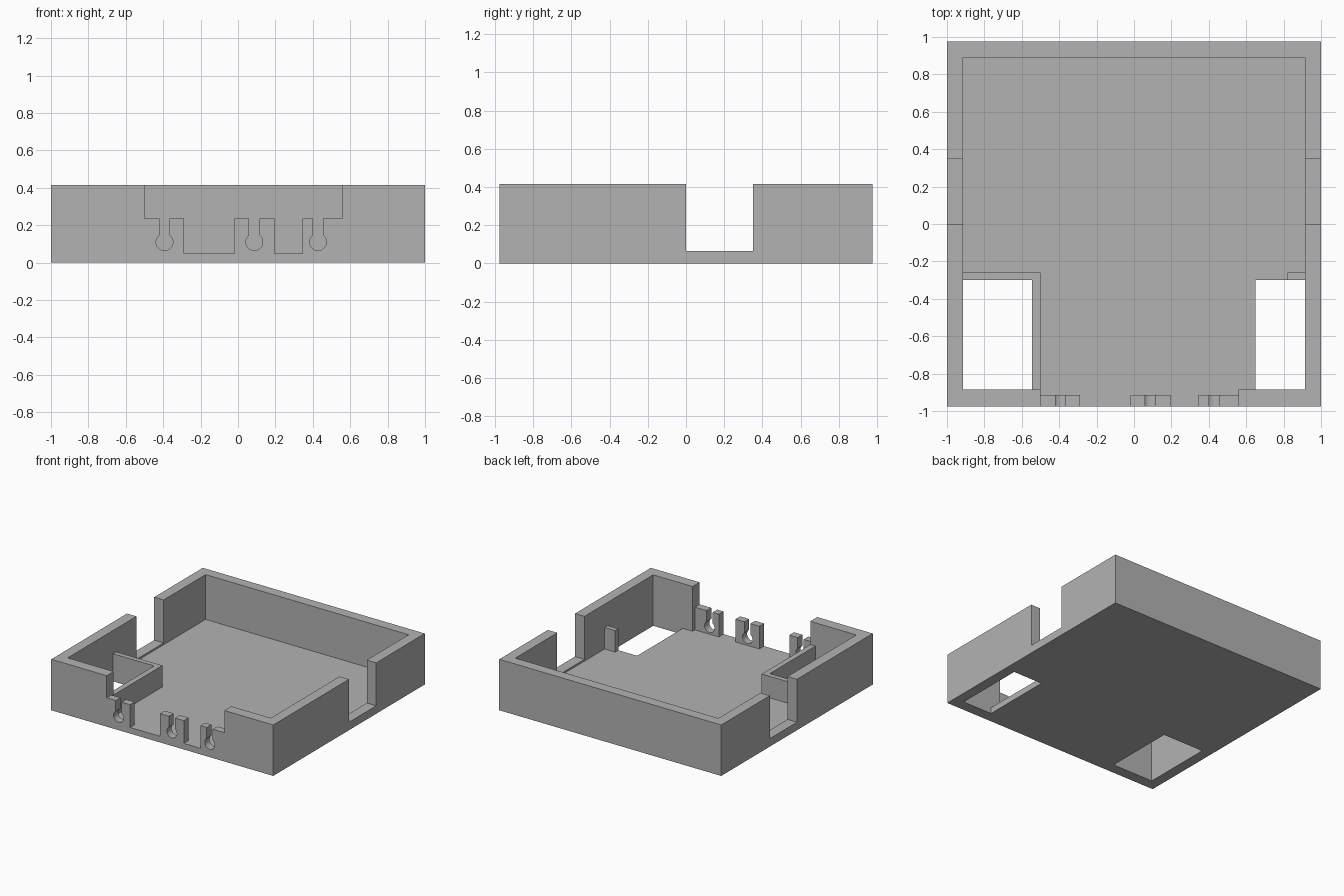
import bpy, bmesh, math

cube = bpy.data.objects.get("Cube")
if cube:
    bpy.data.objects.remove(cube, do_unlink=True)

grey = bpy.data.materials.new("plain grey")
grey.use_nodes = True
colour = (0.45, 0.45, 0.45, 1)
grey.diffuse_color = colour
grey.node_tree.nodes["Principled BSDF"].inputs["Base Color"].default_value = colour

FLOOR, TOP, CLIP_TOP, RIB_TOP = 0.05, 0.415, 0.235, 0.225
OVER = 0.6  # cutters reach above the rim


def prism(name, outline, y0, y1):
    """Extrude an (x, z) outline from y0 to y1."""
    bm = bmesh.new()
    face = bm.faces.new([bm.verts.new((x, y0, z)) for x, z in outline])
    out = bmesh.ops.extrude_face_region(bm, geom=[face])
    moved = [v for v in out["geom"] if isinstance(v, bmesh.types.BMVert)]
    bmesh.ops.translate(bm, verts=moved, vec=(0, y1 - y0, 0))
    bmesh.ops.recalc_face_normals(bm, faces=bm.faces)
    mesh = bpy.data.meshes.new(name)
    bm.to_mesh(mesh)
    bm.free()
    mesh.materials.append(grey)
    obj = bpy.data.objects.new(name, mesh)
    bpy.context.collection.objects.link(obj)
    return obj


def box(name, x0, x1, y0, y1, z0, z1):
    return prism(name, [(x0, z0), (x1, z0), (x1, z1), (x0, z1)], y0, y1)


def combine(target, tool, operation):
    """Apply a boolean and discard the tool."""
    tool.hide_render = True
    mod = target.modifiers.new(tool.name, "BOOLEAN")
    mod.operation, mod.solver, mod.object = operation, "EXACT", tool
    bpy.ops.object.select_all(action="DESELECT")
    bpy.context.view_layer.objects.active = target
    target.select_set(True)
    bpy.ops.object.modifier_apply(modifier=mod.name)
    bpy.data.objects.remove(tool, do_unlink=True)


# Open tray
tray = box("tray", -1, 1, -0.975, 0.975, 0, TOP)
combine(tray, box("cavity", -0.915, 0.915, -0.885, 0.89, FLOOR, OVER), "DIFFERENCE")

# Notch through both side walls
combine(tray, box("side_notch", -1.2, 1.2, 0, 0.35, 0.065, OVER), "DIFFERENCE")

# Front opening, leaving three thin cable clips with keyhole slots
combine(tray, box("clip_setback", -0.5, 0.56, -0.915, -0.8, FLOOR, OVER), "DIFFERENCE")
clips = [(-0.5, -0.393, -0.29), (-0.02, 0.087, 0.195), (0.345, 0.428, 0.56)]
HALF, RADIUS, CENTRE = 0.027, 0.045, 0.11
outline = [(0.56, OVER), (-0.5, OVER)]
start = math.asin(HALF / RADIUS)
for left, mid, right in clips:
    if left > -0.5:
        outline.append((left, FLOOR))
    outline += [(left, CLIP_TOP), (mid - HALF, CLIP_TOP)]
    for i in range(25):
        a = start + (2 * math.pi - 2 * start) * i / 24
        outline.append((mid - RADIUS * math.sin(a), CENTRE + RADIUS * math.cos(a)))
    outline += [(mid + HALF, CLIP_TOP), (right, CLIP_TOP)]
    if right < 0.56:
        outline.append((right, FLOOR))
combine(tray, prism("front_opening", outline, -1.1, -0.8), "DIFFERENCE")

# Low inner ribs beside the floor openings
combine(tray, box("rib_across", -0.95, -0.5, -0.30, -0.26, 0.02, RIB_TOP), "UNION")
combine(tray, box("rib_along", -0.545, -0.5, -0.90, -0.26, 0.02, RIB_TOP), "UNION")
combine(tray, box("rib_stub", 0.82, 0.95, -0.30, -0.26, 0.02, RIB_TOP), "UNION")

# Floor openings
for x0, x1 in ((-0.915, -0.545), (0.65, 0.915)):
    combine(tray, box("floor_opening", x0, x1, -0.885, -0.30, -0.1, OVER), "DIFFERENCE")
